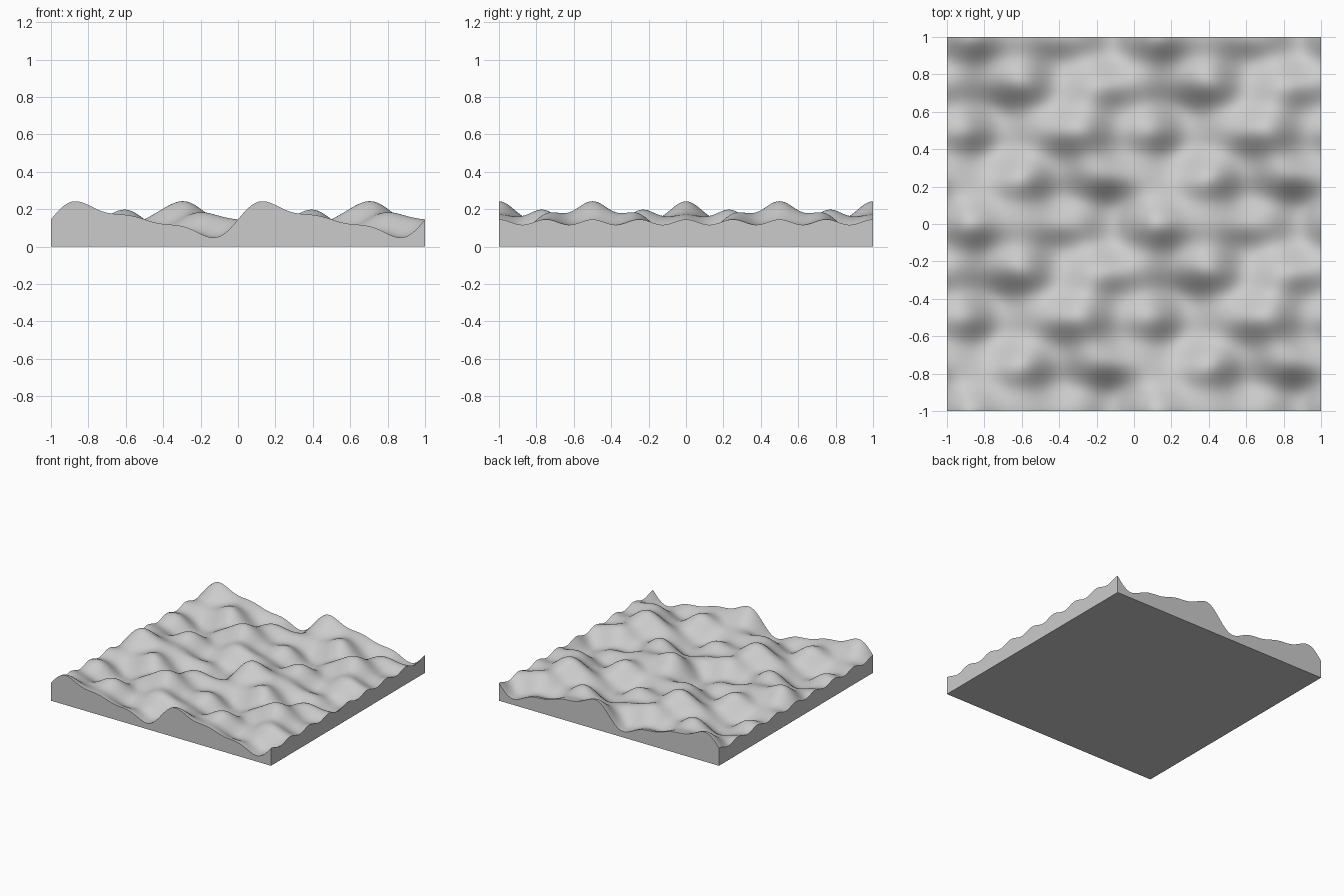
import bpy
import bmesh
from math import sin, cos, pi

cube = bpy.data.objects.get("Cube")
if cube:
    bpy.data.objects.remove(cube, do_unlink=True)

SEGMENTS = 144
TAU = 2 * pi


def wave_height(x, y):
    """Repeating swell: four harmonics, one period per unit."""
    u, v = TAU * x, TAU * y
    return (0.131
            + 0.07 * sin(u) * cos(v)
            + 0.035 * sin(2 * u) * cos(2 * v)
            + 0.0175 * sin(3 * u)
            + 0.0145 * cos(4 * v))


# Single grey material
grey = bpy.data.materials.new("plain_grey")
grey.use_nodes = True
colour = (0.6, 0.6, 0.6, 1)
grey.diffuse_color = colour
grey.node_tree.nodes["Principled BSDF"].inputs["Base Color"].default_value = colour

# Wavy top surface
bm = bmesh.new()
bmesh.ops.create_grid(bm, x_segments=SEGMENTS, y_segments=SEGMENTS, size=1)
for v in bm.verts:
    v.co.z = wave_height(v.co.x, v.co.y)
for f in bm.faces:
    f.smooth = True

# Flat side walls dropped from the rim, closed by a flat base
rim = [e for e in bm.edges if e.is_boundary]
walls = bmesh.ops.extrude_edge_only(bm, edges=rim)["geom"]
for v in walls:
    if isinstance(v, bmesh.types.BMVert):
        v.co.z = 0
for f in walls:
    if isinstance(f, bmesh.types.BMFace):
        f.smooth = False
lower_rim = [e for e in walls if isinstance(e, bmesh.types.BMEdge) and e.is_boundary]
base = bmesh.ops.contextual_create(bm, geom=lower_rim)["faces"]
for f in base:
    f.smooth = False
bmesh.ops.recalc_face_normals(bm, faces=bm.faces)

mesh = bpy.data.meshes.new("wavy_water_block")
bm.to_mesh(mesh)
bm.free()
mesh.materials.append(grey)
block = bpy.data.objects.new("wavy_water_block", mesh)
bpy.context.collection.objects.link(block)
